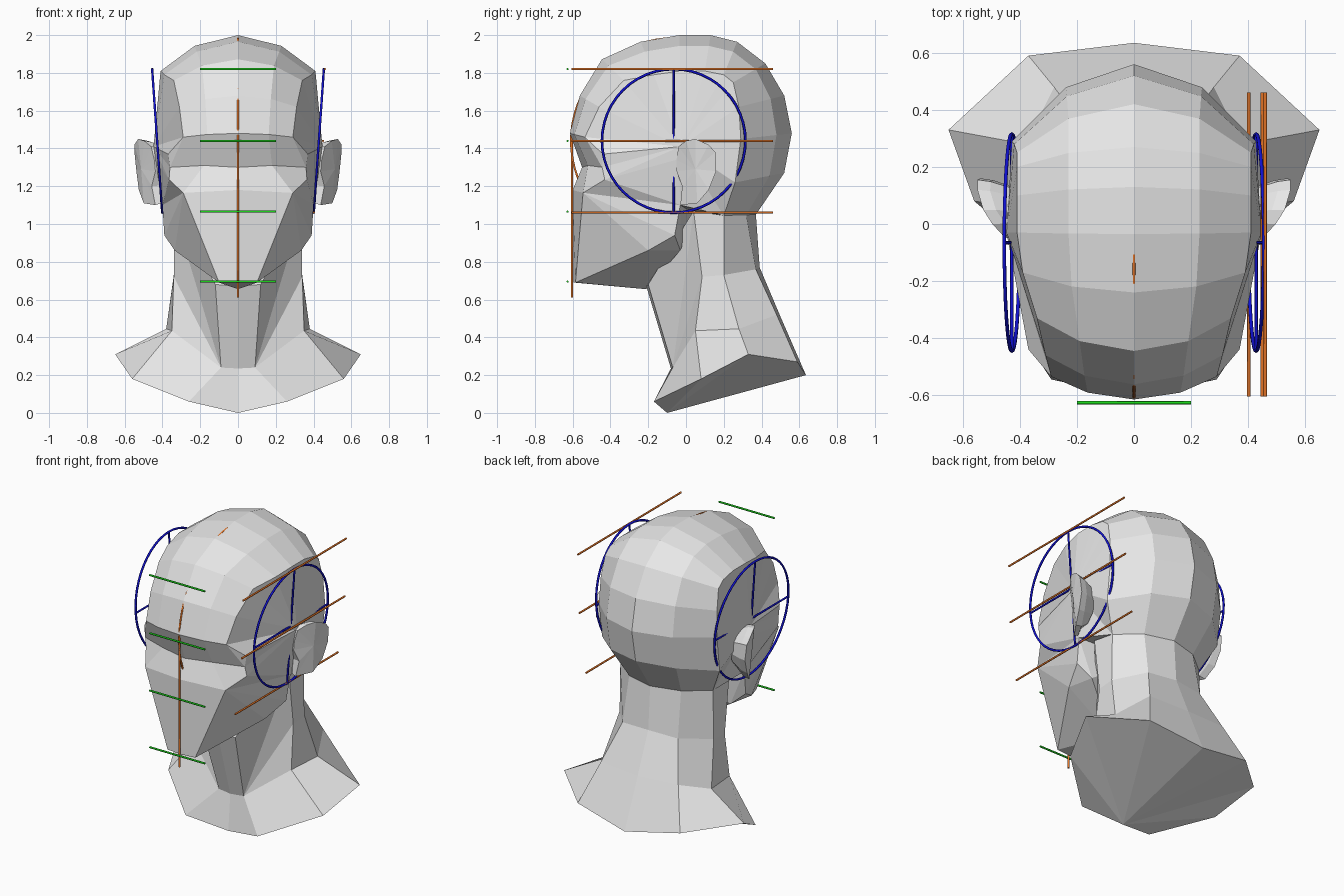
import bpy
import bmesh
import math
from mathutils import Vector

default_cube = bpy.data.objects.get("Cube")
if default_cube:
    bpy.data.objects.remove(default_cube, do_unlink=True)


def make_material(name, red, green, blue):
    material = bpy.data.materials.new(name)
    material.use_nodes = True
    color = (red, green, blue, 1)
    material.diffuse_color = color
    shader = next(n for n in material.node_tree.nodes if n.type == 'BSDF_PRINCIPLED')
    shader.inputs["Base Color"].default_value = color
    return material


clay = make_material("clay grey", .8, .8, .8)
blue = make_material("guide blue", .005, .005, .65)
orange = make_material("guide orange", .8, .18, .02)
green = make_material("guide green", .01, .65, .01)


def link_object(name, data, material):
    data.materials.append(material)
    obj = bpy.data.objects.new(name, data)
    bpy.context.collection.objects.link(obj)
    return obj


def mirrored_mesh(name, faces, material):
    """Build faces given as point lists, then mirror them across x = 0."""
    bm = bmesh.new()
    for face in faces:
        bm.faces.new([bm.verts.new(point) for point in face])
    bmesh.ops.remove_doubles(bm, verts=bm.verts[:], dist=.0005)
    geometry = bm.verts[:] + bm.edges[:] + bm.faces[:]
    bmesh.ops.mirror(bm, geom=geometry, axis='X', merge_dist=.0005)
    bmesh.ops.recalc_face_normals(bm, faces=bm.faces[:])
    mesh = bpy.data.meshes.new(name)
    bm.to_mesh(mesh)
    bm.free()
    return link_object(name, mesh, material)


def guide(name, points, material, radius=.006, closed=False):
    """Thin round line through the points."""
    curve = bpy.data.curves.new(name, 'CURVE')
    curve.dimensions = '3D'
    curve.bevel_depth = radius
    curve.bevel_resolution = 1
    curve.use_fill_caps = True
    spline = curve.splines.new('POLY')
    spline.points.add(len(points) - 1)
    for target, point in zip(spline.points, points):
        target.co = (*point, 1)
    spline.use_cyclic_u = closed
    return link_object(name, curve, material)


def strips(rows):
    """Quads between neighbouring rows of equal length."""
    return [[a[i], a[i + 1], b[i + 1], b[i]]
            for a, b in zip(rows, rows[1:]) for i in range(len(a) - 1)]


def fan(center, loop):
    return [[center, a, b] for a, b in zip(loop, loop[1:])]


# Cranium: midline from brow over the crown to the nape, and the temple edge
midline = [(-.615, 1.48), (-.562, 1.68), (-.445, 1.872), (-.24, 1.965), (-.035, 2), (.13, 2),
           (.27, 1.965), (.42, 1.85), (.52, 1.68), (.56, 1.48), (.52, 1.27), (.37, 1.05)]
temple = [(.29, -.535, 1.46), (.31, -.46, 1.62), (.34, -.33, 1.76), (.39, -.17, 1.79),
          (.41, -.03, 1.81), (.41, .1, 1.81), (.41, .2, 1.79), (.41, .25, 1.75),
          (.42, .28, 1.62), (.427, .29, 1.45), (.425, .26, 1.22), (.335, .2, 1.045)]
cranium = []
for (y, z), edge in zip(midline, temple):
    middle, edge = Vector((0, y, z)), Vector(edge)
    between = middle.lerp(edge, .3)
    between.x = edge.x * .56
    cranium.append([middle, between, edge])

# Face landmarks on the left half
side_center = (.447, -.03, 1.41)
brow_corner = (.37, -.44, 1.37)
eye_middle, eye_inner, eye_outer = (0, -.55, 1.3), (.18, -.52, 1.31), (.36, -.444, 1.3)
cheek_middle, cheek, cheek_side = (0, -.6, 1.18), (.29, -.545, 1.165), (.365, -.43, 1.235)
chin_middle, chin = (0, -.595, .69), (.1, -.585, .69)
ear_root, jaw_top = (.437, -.05, 1.34), (.4, -.03, 1.1)
jaw_corner, jaw_low = (.39, -.06, .94), (.335, -.2, .86)
jaw_inner, throat, skull_base = (.3, -.03, .86), (0, -.21, .655), (0, .05, 1.05)
brow, nape = cranium[0], cranium[-1]

faces = strips(cranium)
# Side plane of the head
faces += fan(side_center, [row[-1] for row in cranium]
             + [jaw_top, ear_root, cheek_side, eye_outer, brow_corner, brow[-1]])
# Brow underside, cheeks and front of the face
faces += strips([brow, [eye_middle, eye_inner, eye_outer], [cheek_middle, cheek, cheek_side]])
faces += [[brow[-1], brow_corner, eye_outer], [cheek_middle, cheek, chin, chin_middle]]
# Jaw sides and underside
faces += fan(cheek, [cheek_side, jaw_top, jaw_corner, jaw_low, chin])
faces += [[cheek_side, ear_root, jaw_top]]
faces += fan(throat, [chin_middle, chin, jaw_low, jaw_inner, skull_base])
faces += fan(jaw_inner, [jaw_low, jaw_corner, jaw_top, skull_base])
faces += fan(skull_base, [jaw_top] + nape[::-1])
mirrored_mesh("head", faces, clay)

# Neck: flat throat strip, and side rings running to the back
throat_top = [(0, -.21, .67), (.12, -.2, .68)]
throat_base = [(0, -.08, .235), (.09, -.07, .24)]
neck_sides = [
    [(.34, .04, 1.07), nape[2], nape[1], nape[0]],
    [(.34, .085, .72), (.34, .2, .73), (.2, .37, .76), (0, .39, .77)],
    [(.35, .05, .435), (.38, .28, .445), (.28, .48, .52), (0, .5, .51)],
]
# Shoulder base: lowest ring from front to back
shoulders = [(0, -.1, 0), (.26, -.17, .06), (.56, .08, .18),
             (.65, .33, .31), (.37, .59, .27), (0, .635, .2)]
neck_faces = strips([throat_top, throat_base]) + strips(neck_sides)
neck_faces += fan(throat_base[1], [throat_top[1]] + [row[0] for row in neck_sides])
neck_faces += strips([throat_base + neck_sides[-1], shoulders])
neck_faces += fan(shoulders[0], shoulders[1:])
neck_faces += fan(throat_top[0], throat_top[1:] + neck_sides[0])
mirrored_mesh("neck_and_shoulders", neck_faces, clay)

# Ears: cupped outer plate with a rim, tapering to a smaller root
ear_outline = [(-.05, 1.34), (-.04, 1.41), (0, 1.44), (.05, 1.45), (.12, 1.42), (.155, 1.38),
               (.16, 1.28), (.12, 1.18), (.06, 1.11), (-.03, 1.1), (-.02, 1.2), (-.05, 1.28)]


def on_ear(y, z):
    return Vector((.552 - 2.4 * (.155 - y) ** 2 + .1 * (z - 1.42), y, z))


ear_center = Vector((.41, .03, 1.28))
outer = [on_ear(y, z) for y, z in ear_outline]
rim, root = [], []
for point in outer:
    back = ear_center.lerp(point, .95)
    back.x = max(point.x - .045, ear_center.x)
    rim.append(back)
    inner = ear_center.lerp(point, .7)
    inner.x = ear_center.x - .01
    root.append(inner)
ear_faces = fan(on_ear(.05, 1.29), outer + outer[:1]) + [root]
ear_faces += strips([ring + ring[:1] for ring in (outer, rim, root)])
mirrored_mesh("ears", ear_faces, clay)

# Blue side circles with crosses, leaning out towards the top
radius, middle_y, middle_z = .38, -.065, 1.44


def on_side(sign, y, z):
    return (sign * (.428 + .07 * (z - middle_z)), y, z)


for side, sign in (("left", 1), ("right", -1)):
    angles = [math.tau * step / 48 for step in range(48)]
    ring = [on_side(sign, middle_y + radius * math.cos(a), middle_z + radius * math.sin(a))
            for a in angles]
    guide(side + "_side_circle", ring, blue, .007, True)
    guide(side + "_circle_upright", [on_side(sign, middle_y, middle_z + s * radius) for s in (-1, 1)], blue)
    guide(side + "_circle_level", [on_side(sign, middle_y + s * radius, middle_z) for s in (-1, 1)], blue)

# Orange proportion lines along the left side
for name, x, z in (("hairline", .46, 1.82), ("brow", .45, 1.44), ("nose", .402, 1.062)):
    guide(name + "_side_line", [(x, -.605, z), (x, .46, z)], orange)

# Orange centre line: straight down the face and an arc over the forehead
guide("face_center_line", [(0, -.604, .61), (0, -.604, 1.46)], orange)
arc = [math.radians(degrees) for degrees in range(75, 206, 5)]
guide("forehead_center_arc", [(0, middle_y + .544 * math.cos(a), middle_z + .544 * math.sin(a))
                              for a in arc], orange)

# Green proportion lines across the front
for name, z in (("hairline", 1.82), ("brow", 1.44), ("nose", 1.065), ("chin", .695)):
    guide(name + "_front_line", [(-.2, -.627, z), (.2, -.627, z)], green)
